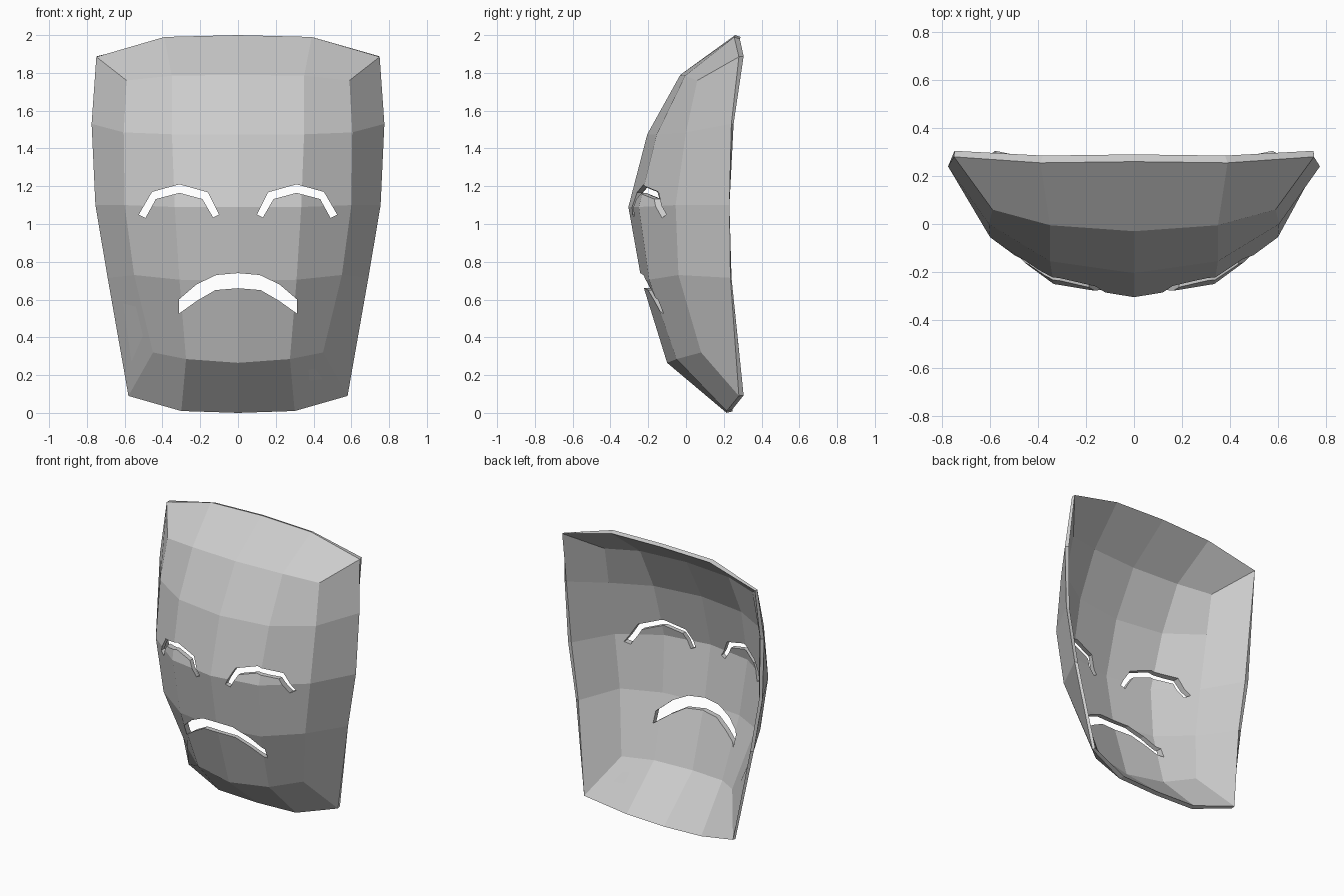
import bpy, bmesh
from mathutils import Vector

if "Cube" in bpy.data.objects:
    bpy.data.objects.remove(bpy.data.objects["Cube"])

# Right half of the face: rows top to bottom, columns from centre outwards (x, y, z)
inner = [
    [(0, -.03, 1.79), (.35, -.005, 1.785), (.59, .06, 1.76)],
    [(0, -.205, 1.475), (.35, -.155, 1.475), (.605, 0, 1.485)],
    [(0, -.305, 1.09), (.335, -.25, 1.09), (.60, -.055, 1.10)],
    [(0, -.235, .70), (.31, -.195, .705), (.55, -.04, .73)],
    [(0, -.10, .265), (.275, -.05, .285), (.45, .08, .32)],
]
# Rim: top centre, round the side, to bottom centre; and the shift to its back edge
rim = [(0, .26, 2), (.39, .255, 1.99), (.75, .28, 1.885), (.775, .24, 1.53),
       (.755, .23, 1.10), (.69, .235, .715), (.58, .28, .09), (.30, .215, .01), (0, .215, 0)]
shift = [(0, .03, -.01), (-.01, .03, -.01), (-.002, .025, .003), (-.022, .012, 0),
         (-.025, 0, 0), (-.022, .006, 0), (-.002, .025, .003), (-.01, .03, .008), (0, .03, .008)]


def mirrored(p):
    return (-p[0], p[1], p[2])


def new_object(name, bm):
    bmesh.ops.recalc_face_normals(bm, faces=bm.faces[:])
    mesh = bpy.data.meshes.new(name)
    bm.to_mesh(mesh)
    bm.free()
    ob = bpy.data.objects.new(name, mesh)
    bpy.context.collection.objects.link(ob)
    return ob


# Front sheet: 4 x 4 patch surrounded by a ring of faces
bm = bmesh.new()
grid = [[bm.verts.new(p) for p in [mirrored(r[2]), mirrored(r[1])] + r] for r in inner]
ring = [bm.verts.new(p) for p in rim] + [bm.verts.new(mirrored(p)) for p in rim[7:0:-1]]
for i in range(4):
    for j in range(4):
        bm.faces.new((grid[i][j], grid[i + 1][j], grid[i + 1][j + 1], grid[i][j + 1]))
border = (grid[0][2:] + [grid[i][4] for i in range(1, 5)] + grid[4][3::-1]
          + [grid[i][0] for i in range(3, -1, -1)] + [grid[0][1]])
for k in range(16):
    n = (k + 1) % 16
    bm.faces.new((border[k], border[n], ring[n], ring[k]))
bm.normal_update()

# Back sheet, inset from the front, and the rim that joins both
front_faces = bm.faces[:]
moves = shift + [mirrored(p) for p in shift[7:0:-1]]
back = {v: bm.verts.new(v.co + Vector(m)) for v, m in zip(ring, moves)}
for row in grid:
    for v in row:
        back[v] = bm.verts.new(v.co - v.normal * .032)
for f in front_faces:
    bm.faces.new([back[v] for v in reversed(f.verts)])
for k in range(16):
    a, b = ring[k], ring[(k + 1) % 16]
    bm.faces.new((a, b, back[b], back[a]))
mask = new_object("mask", bm)

# Arched eye and mouth openings (x, z)
eye = [(.10, 1.05), (.16, 1.168), (.31, 1.21), (.455, 1.17), (.525, 1.05),
       (.49, 1.032), (.435, 1.132), (.31, 1.165), (.188, 1.132), (.132, 1.035)]
arch = [(0, .74), (.115, .73), (.22, .68), (.313, .60)]
low = [(.313, .525), (.215, .595), (.12, .65), (0, .66)]
half = arch + low
mouth = half + [(-x, z) for x, z in half[6:0:-1]]

bm = bmesh.new()
for outline in (eye, [(-x, z) for x, z in eye], mouth):
    f = bm.faces.new([bm.verts.new((x, -.6, z)) for x, z in outline])
    ext = bmesh.ops.extrude_face_region(bm, geom=[f], use_keep_orig=True)
    bmesh.ops.translate(bm, vec=(0, 1.2, 0),
                        verts=[g for g in ext["geom"] if isinstance(g, bmesh.types.BMVert)])
cutter = new_object("opening_cutter", bm)
cutter.hide_render = True

cut = mask.modifiers.new("openings", "BOOLEAN")
cut.operation = "DIFFERENCE"
cut.solver = "EXACT"
cut.object = cutter
bpy.context.view_layer.objects.active = mask
bpy.ops.object.modifier_apply(modifier=cut.name)
bpy.data.objects.remove(cutter)
